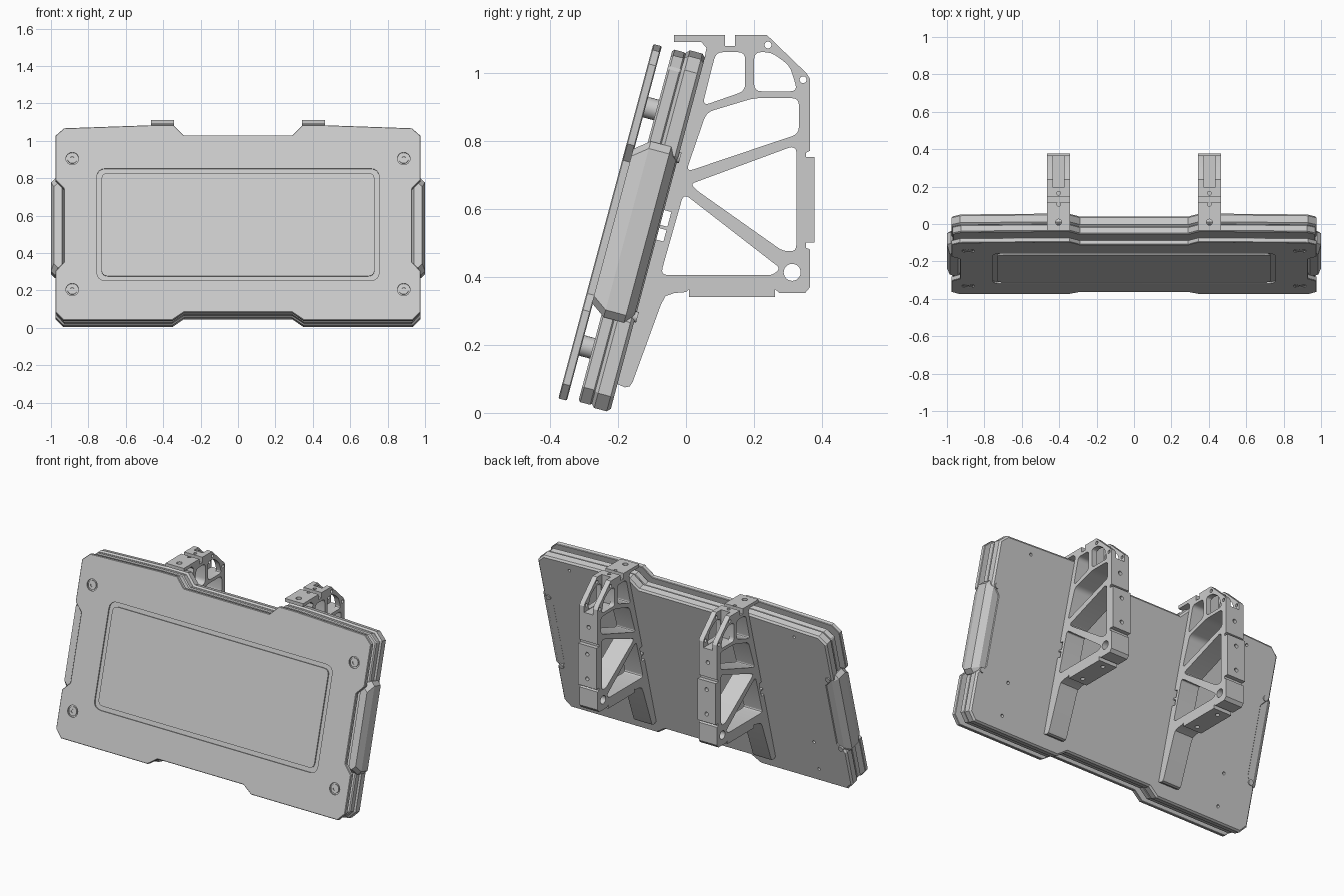
import bpy, bmesh, math
from mathutils import Matrix, Vector

if "Cube" in bpy.data.objects:
    bpy.data.objects.remove(bpy.data.objects["Cube"])

# Local frame of the tilted panel: x across, y up the panel, z towards the front
PANEL = Matrix.Translation((0, -0.2235, 0.002)) @ Matrix.Rotation(math.radians(75), 4, 'X')


def finish(name, bm, mat=Matrix()):
    bmesh.ops.recalc_face_normals(bm, faces=bm.faces)
    bm.transform(mat)
    me = bpy.data.meshes.new(name)
    bm.to_mesh(me)
    bm.free()
    ob = bpy.data.objects.new(name, me)
    bpy.context.collection.objects.link(ob)
    return ob


def loft(name, rings, mat=Matrix()):
    """Closed solid through equal-length rings of 3D points."""
    bm = bmesh.new()
    vs = [[bm.verts.new(p) for p in r] for r in rings]
    n = len(vs[0])
    for a, b in zip(vs, vs[1:]):
        for i in range(n):
            bm.faces.new((a[i], a[(i + 1) % n], b[(i + 1) % n], b[i]))
    bm.faces.new(vs[0][::-1])
    bm.faces.new(vs[-1])
    return finish(name, bm, mat)


def prism(name, pts, z0, z1, mat=Matrix()):
    return loft(name, [[(x, y, z) for x, y in pts] for z in (z0, z1)], mat)


def cyl(name, p, axis, r, depth, mat=Matrix(), seg=24):
    bm = bmesh.new()
    rot = Vector(axis).to_track_quat('Z', 'Y').to_matrix().to_4x4()
    bmesh.ops.create_cone(bm, cap_ends=True, segments=seg, radius1=r, radius2=r, depth=depth,
                          matrix=Matrix.Translation(p) @ rot)
    return finish(name, bm, mat)


def rounded(pts, r, n=4):
    """Round every corner of a polygon."""
    out = []
    P = [Vector(p) for p in pts]
    for i, p in enumerate(P):
        a, b = P[i - 1] - p, P[(i + 1) % len(P)] - p
        d = min(r, 0.45 * a.length, 0.45 * b.length)
        s, e = p + a.normalized() * d, p + b.normalized() * d
        for k in range(n + 1):
            t = k / n
            q = s * (1 - t) ** 2 + p * 2 * t * (1 - t) + e * t * t
            out.append((q.x, q.y))
    return out


def rect(x0, x1, y0, y1):
    return [(x0, y0), (x1, y0), (x1, y1), (x0, y1)]


def apply(ob, mod):
    bpy.context.view_layer.objects.active = ob
    bpy.ops.object.modifier_apply(modifier=mod.name)


def cut(ob, cutters):
    for c in cutters:
        m = ob.modifiers.new("cut", 'BOOLEAN')
        m.operation, m.solver, m.object = 'DIFFERENCE', 'EXACT', c
        apply(ob, m)
        bpy.data.objects.remove(c)


def bevel(ob, w, seg=1):
    m = ob.modifiers.new("bevel", 'BEVEL')
    m.width, m.segments, m.limit_method, m.angle_limit = w, seg, 'ANGLE', math.radians(50)
    apply(ob, m)


def smooth(ob):
    bpy.ops.object.select_all(action='DESELECT')
    ob.select_set(True)
    bpy.context.view_layer.objects.active = ob
    bpy.ops.object.shade_smooth_by_angle(angle=math.radians(25))


def outline(top, inset=0.0):
    """Panel outline with clipped corners, centre notches and side cut-ins."""
    i = inset
    half = [(0.29, 0.042 + i), (0.35, i), (0.935 - i, i), (0.977 - i, 0.045 + i), (0.977 - i, 0.27),
            (0.93 - i, 0.32), (0.93 - i, 0.725), (0.977 - i, 0.775), (0.977 - i, top - 0.06),
            (0.93 - i, top - 0.017 - i), (0.46, top - i), (0.345, top - i), (0.29, top - 0.056 - i)]
    return half + [(-x, y) for x, y in reversed(half)]


# Main body: rear shell and slightly inset front shell
body = prism("rear_shell", outline(1.088), 0, 0.058, PANEL)
bevel(body, 0.01)
cut(body, [cyl("c", (s * 0.76, u, 0), (0, 0, 1), 0.009, 0.04, PANEL, 12)
           for s in (-1, 1) for u in (0.09, 0.28, 1.02)])
front = prism("front_shell", outline(1.084, 0.006), 0.056, 0.098, PANEL)
bevel(front, 0.006)

# Front plate with a rounded rectangular groove and screw recesses
plate = prism("front_plate", outline(1.078), 0.131, 0.157, PANEL)
bevel(plate, 0.003)
ring = prism("c", rounded(rect(-0.755, 0.755, 0.217, 0.838), 0.05), 0.149, 0.17, PANEL)
cut(ring, [prism("c", rounded(rect(-0.73, 0.73, 0.243, 0.813), 0.035), 0.14, 0.18, PANEL)])
cut(plate, [ring])
CORNERS = [(s * 0.886, u) for s in (-1, 1) for u in (0.168, 0.893)]
cut(plate, [cyl("c", (x, u, 0.157), (0, 0, 1), 0.034, 0.016, PANEL, 32) for x, u in CORNERS])
smooth(plate)

# Standoff posts and screw heads
for x, u in CORNERS:
    smooth(cyl("standoff_post", (x, u, 0.114), (0, 0, 1), 0.031, 0.036, PANEL))
    head = cyl("screw_head", (x, u, 0.152), (0, 0, 1), 0.026, 0.008, PANEL)
    cut(head, [cyl("c", (x, u, 0.157), (0, 0, 1), 0.012, 0.008, PANEL, 6)])
    smooth(head)

# Side bumpers with tapered front and rear, plus their rear screws
for s in (-1, 1):
    rings = []
    for z, i, o, lo, hi in ((0.004, 0.92, 0.965, 0.28, 0.785), (0.028, 0.92, 1.0, 0.265, 0.8),
                            (0.09, 0.92, 1.0, 0.265, 0.8), (0.134, 0.94, 0.985, 0.296, 0.765)):
        e = 0.022
        rings.append([(s * x, y, z) for x, y in ((i, lo), (o - e, lo), (o, lo + e),
                                                 (o, hi - e), (o - e, hi), (i, hi))])
    loft("side_bumper", rings, PANEL)
    for u in (0.29, 0.775):
        smooth(cyl("bumper_screw", (s * 0.945, u, 0.004), (0, 0, 1), 0.016, 0.02, PANEL, 16))

# Bracket side profile (y, z) and its lightening holes
PROFILE = [(-0.035, 1.11), (0.115, 1.11), (0.115, 1.078), (0.144, 1.078), (0.144, 1.11), (0.238, 1.11),
           (0.355, 0.997), (0.365, 0.98), (0.365, 0.77), (0.353, 0.765), (0.353, 0.752), (0.378, 0.752),
           (0.378, 0.5), (0.353, 0.5), (0.353, 0.485), (0.365, 0.48), (0.365, 0.37), (0.35, 0.352),
           (0.275, 0.352), (0.262, 0.363), (0.262, 0.34), (0.009, 0.34), (0.009, 0.363), (0, 0.355),
           (-0.035, 0.352), (-0.06, 0.343), (-0.073, 0.32), (-0.157, 0.09), (-0.165, 0.078),
           (-0.18, 0.075), (-0.202, 0.085), (0.055, 1.045), (0.06, 1.072), (0.045, 1.09), (-0.035, 1.09)]
HOLES = [[(0.088, 1.06), (0.174, 1.06), (0.174, 0.946), (0.048, 0.902)],
         [(0.2, 1.06), (0.25, 1.06), (0.305, 1.02), (0.328, 0.945), (0.2, 0.945)],
         [(0.06, 0.883), (0.2, 0.925), (0.332, 0.925), (0.332, 0.82), (0.0, 0.708)],
         [(0.015, 0.673), (0.31, 0.782), (0.324, 0.775), (0.324, 0.475), (0.285, 0.475), (0.03, 0.655)],
         [(-0.007, 0.645), (0.277, 0.425), (0.255, 0.405), (-0.075, 0.405)]]
W = 0.0615
for cx, side in ((-0.4035, "left"), (0.4035, "right")):
    M = Matrix(((0, 0, 1, cx), (1, 0, 0, 0), (0, 1, 0, 0), (0, 0, 0, 1)))
    br = prism(side + "_bracket", PROFILE, -W, W, M)
    cs = [prism("c", rounded(h, 0.022), -0.1, 0.1, M) for h in HOLES]
    cs += [cyl("c", (y, z, 0), (0, 0, 1), r, 0.3, M)
           for y, z, r in ((0.312, 0.413, 0.025), (0.241, 1.081, 0.01), (0.344, 0.979, 0.01))]
    # Slot that splits the upper rear corner into two prongs
    cs.append(prism("c", rect(0.194, 0.5, 0.943, 1.2), -0.03, 0.03, M))
    # Relief notches against the panel back
    cs += [prism("c", rect(cx - 0.1, cx + 0.1, a, b), -0.022, 0.01, PANEL)
           for a, b in ((0.525, 0.56), (0.57, 0.615))]
    # Drilled screw holes in hook, rear pad, bottom pad
    cs += [cyl("c", (y, 1.1, 0), (0, 1, 0), r, 0.06, M, 16)
           for y, r in ((0.01, 0.016), (0.105, 0.01), (0.165, 0.01))]
    cs += [cyl("c", (0.37, z, 0), (1, 0, 0), 0.012, 0.06, M, 16) for z in (0.55, 0.7, 0.86)]
    cs += [cyl("c", (y, 0.35, 0), (0, 1, 0), 0.012, 0.06, M, 16) for y in (0.05, 0.22)]
    cut(br, cs)
    smooth(br)
